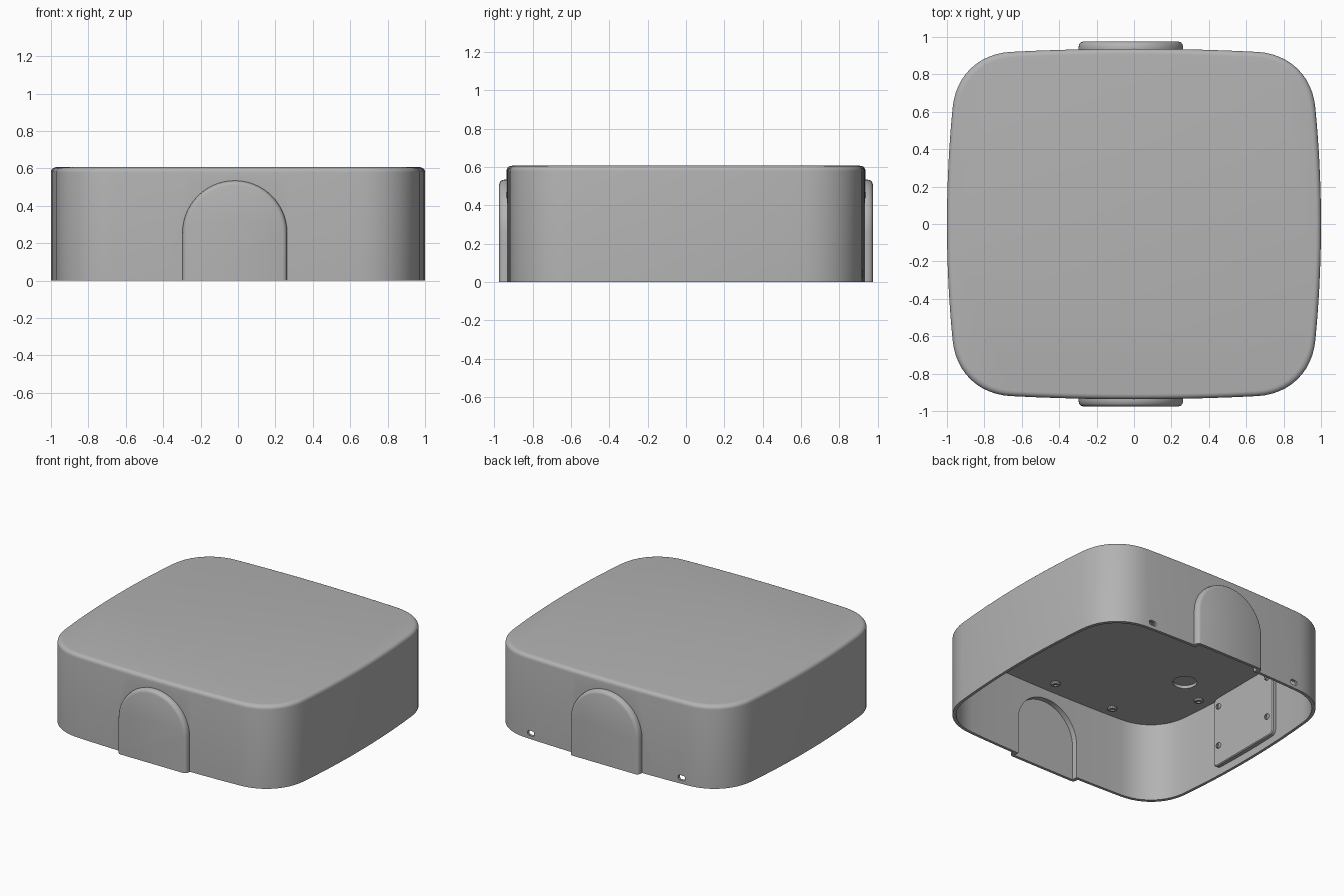
import bpy, bmesh, math
from mathutils import Vector, Matrix
from mathutils.geometry import interpolate_bezier

cube = bpy.data.objects.get("Cube")
if cube:
    bpy.data.objects.remove(cube, do_unlink=True)

GREY = (0.45, 0.45, 0.45, 1)
grey = bpy.data.materials.new("plain grey")
grey.use_nodes = True
grey.diffuse_color = GREY
grey.node_tree.nodes["Principled BSDF"].inputs["Base Color"].default_value = GREY

HEIGHT, WALL = 0.607, 0.02
ARCH_X, ARCH_R, ARCH_Z = -0.017, 0.28, 0.255


def loft(name, rings):
    """Closed solid skinned through rings of equal point count."""
    bm = bmesh.new()
    loops = [[bm.verts.new(p) for p in ring] for ring in rings]
    for a, b in zip(loops, loops[1:]):
        for i in range(len(a)):
            j = (i + 1) % len(a)
            bm.faces.new((a[i], a[j], b[j], b[i]))
    bm.faces.new(loops[0])
    bm.faces.new(loops[-1])
    bmesh.ops.recalc_face_normals(bm, faces=bm.faces)
    mesh = bpy.data.meshes.new(name)
    bm.to_mesh(mesh)
    bm.free()
    mesh.materials.append(grey)
    obj = bpy.data.objects.new(name, mesh)
    bpy.context.collection.objects.link(obj)
    return obj


def outline(inset, z):
    """Rounded square with gently bowed sides, pulled in by inset."""
    bow = [(1 - 0.03 * (t / 5) ** 2, 0.62 * t / 5) for t in range(5)]
    corner = interpolate_bezier(Vector((0.97, 0.62)), Vector((0.953, 0.795)),
                                Vector((0.83, 0.91)), Vector((0.66, 0.92)), 13)
    front = [(0.66 * t / 5, 0.937 - 0.017 * (t / 5) ** 2) for t in range(4, 0, -1)]
    quarter = bow + [(p.x, p.y) for p in corner] + front + [(0, 0.937)]
    half = quarter + [(-x, y) for x, y in quarter[-2::-1]]
    full = half + [(x, -y) for x, y in half[-2:0:-1]]
    return [(x * (1 - inset), y * (1 - inset / 0.937), z) for x, y in full]


def arch(inset, y, foot):
    """Round-topped doorway outline in the plane at y."""
    r = ARCH_R - inset
    curve = [(ARCH_X + r * math.cos(math.pi * i / 28), y,
              ARCH_Z + r * math.sin(math.pi * i / 28)) for i in range(29)]
    return [(ARCH_X + r, y, foot)] + curve + [(ARCH_X - r, y, foot)]


def disc_solid(name, centre, axis, profile, sides=20):
    """Round solid from (radius, height) pairs along an axis."""
    turn = Vector((0, 0, 1)).rotation_difference(Vector(axis)).to_matrix().to_4x4()
    place = Matrix.Translation(centre) @ turn
    return loft(name, [[place @ Vector((r * math.cos(math.tau * i / sides),
                                        r * math.sin(math.tau * i / sides), h))
                        for i in range(sides)] for r, h in profile])


def combine(target, tool, operation):
    mod = target.modifiers.new(operation, "BOOLEAN")
    mod.operation, mod.object, mod.solver = operation, tool, "EXACT"
    bpy.context.view_layer.objects.active = target
    bpy.ops.object.modifier_apply(modifier=mod.name)
    bpy.data.objects.remove(tool, do_unlink=True)


def smooth(obj):
    bpy.ops.object.select_all(action="DESELECT")
    obj.select_set(True)
    bpy.context.view_layer.objects.active = obj
    bpy.ops.object.shade_smooth_by_angle(angle=math.radians(32))


# Outer body with a rounded top edge
R = 0.028
edge = [(R * (1 - math.cos(a)), HEIGHT - R + R * math.sin(a))
        for a in [math.pi / 2 * i / 5 for i in range(6)]]
cover = loft("cover", [outline(0, 0)] + [outline(i, z) for i, z in edge])

# Arched bulges front and back, as one prism through the body
steps = [(0.024, 0.975), (0.012, 0.971), (0.004, 0.962), (0, 0.945)]
ends = [(i, -y) for i, y in steps] + [(i, y) for i, y in steps[::-1]]
combine(cover, loft("bulges", [arch(i, y, 0) for i, y in ends]), "UNION")

# Hollow inside, open at the bottom, with pockets behind the bulges
CEILING = 0.575
combine(cover, loft("cavity", [outline(WALL, -0.1), outline(WALL, CEILING)]), "DIFFERENCE")
combine(cover, loft("pockets", [arch(WALL + 0.008, y, -0.1) for y in (-0.955, 0.955)]),
        "DIFFERENCE")

# Round recess in the ceiling
combine(cover, disc_solid("recess", (-0.65, -0.25, CEILING), (0, 0, 1),
                          [(0.08, -0.05), (0.08, 0.022)], 32), "DIFFERENCE")

# Two small slots low in the back wall
for x in (-0.61, 0.61):
    slot = [[(x + sx * 0.027, y, 0.043 + sz * 0.018)
             for sx, sz in ((-1, -0.5), (-0.7, -1), (0.7, -1), (1, -0.5),
                            (1, 0.5), (0.7, 1), (-0.7, 1), (-1, 0.5))]
            for y in (0.8, 1.1)]
    combine(cover, loft("slot", slot), "DIFFERENCE")
smooth(cover)


# Dished screw heads
def screw(name, centre, axis, r):
    smooth(disc_solid(name, centre, axis,
                      [(r, -0.005), (r, 0.008), (r * 0.8, 0.016),
                       (r * 0.45, 0.016), (r * 0.4, 0.006)]))


for x, y in ((0, 0.81), (0.5, 0.82), (-0.5, 0.82), (0.87, 0.37), (-0.87, 0.37)):
    for side in (-1, 1):
        screw("ceiling_screw", (x, y * side, CEILING), (0, 0, -1), 0.032)

# Mounting plates on the inner side walls, each with four screws
for side, label in ((1, "left"), (-1, "right")):
    def sheet(x, inset):
        pts = []
        for cy, cz, start in ((0.27, 0.54, 0), (-0.27, 0.54, 1),
                              (-0.27, 0.09, 2), (0.27, 0.09, 3)):
            for i in range(5):
                a = math.pi / 2 * (start + i / 4)
                r = 0.035 - inset
                pts.append((side * x, cy + r * math.cos(a), cz + r * math.sin(a)))
        return pts
    smooth(loft(label + "_wall_plate", [sheet(0.985, 0), sheet(0.952, 0), sheet(0.946, 0.006)]))
    for y in (-0.25, 0.25):
        for z in (0.2, 0.5):
            screw(label + "_plate_screw", (side * 0.946, y, z), (-side, 0, 0), 0.02)
